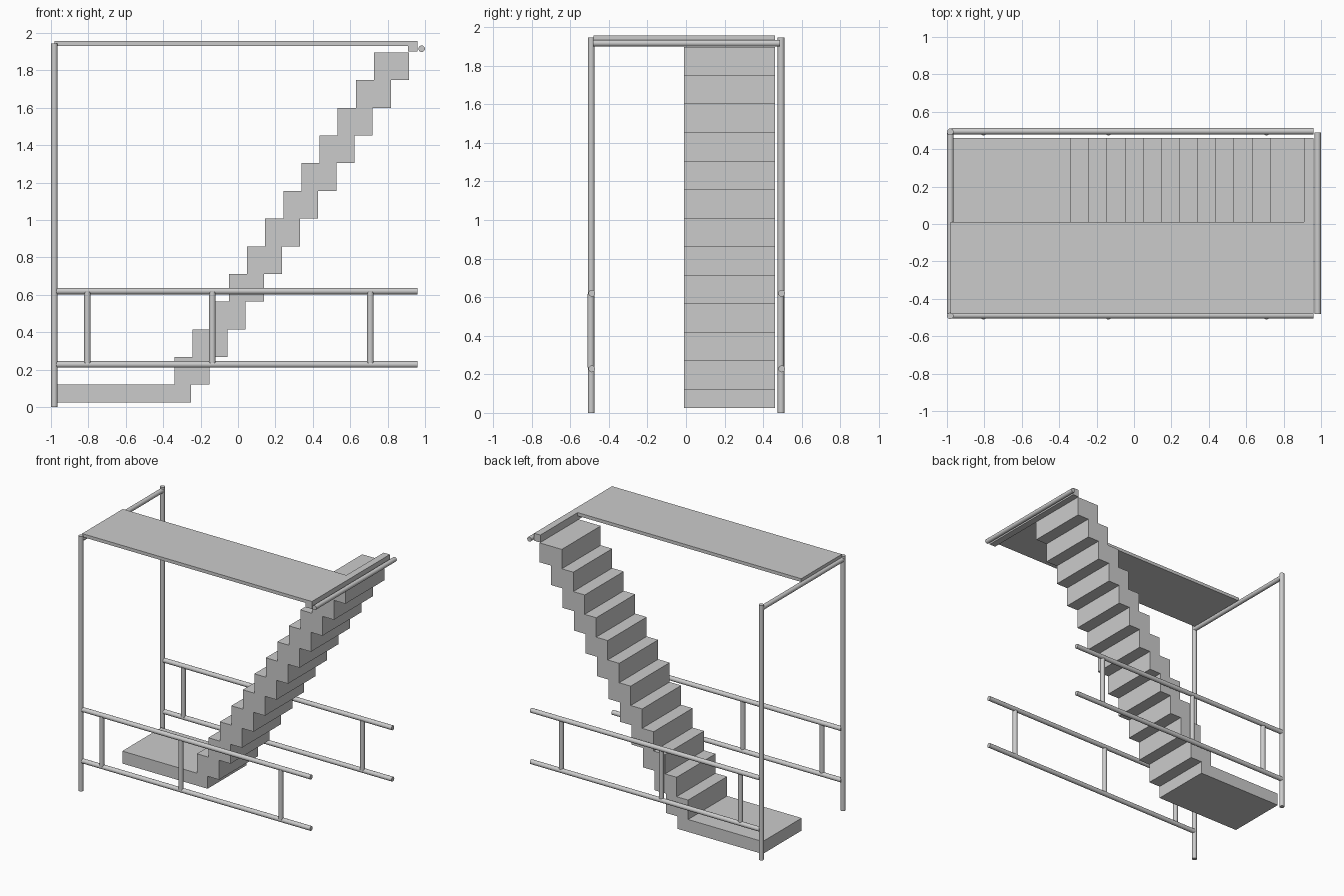
import bpy, bmesh
from mathutils import Vector

if "Cube" in bpy.data.objects:
    bpy.data.objects.remove(bpy.data.objects["Cube"])


def make(name, bm):
    bmesh.ops.recalc_face_normals(bm, faces=bm.faces[:])
    me = bpy.data.meshes.new(name)
    bm.to_mesh(me)
    bm.free()
    ob = bpy.data.objects.new(name, me)
    bpy.context.collection.objects.link(ob)
    return ob


def box(name, lo, hi):
    bm = bmesh.new()
    bmesh.ops.create_cube(bm, size=1)
    for v in bm.verts:
        v.co = [(a + b) / 2 + c * (b - a) for a, b, c in zip(lo, hi, v.co)]
    return make(name, bm)


def tube(name, a, b, r=0.0175):
    a, b = Vector(a), Vector(b)
    bm = bmesh.new()
    bmesh.ops.create_cone(bm, cap_ends=True, segments=20, radius1=r, radius2=r,
                          depth=(b - a).length)
    ob = make(name, bm)
    ob.location = (a + b) / 2
    ob.rotation_euler = (b - a).to_track_quat('Z', 'Y').to_euler()
    for p in ob.data.polygons:
        p.use_smooth = len(p.vertices) == 4
    return ob


# Staircase: one stepped profile with its bottom landing, extruded across y
N, RUN, RISE = 12, 0.097, 0.148
X0, Z0, DEPTH = -0.34, 0.12, 0.187
profile = [(-0.97, 0.025), (-0.97, Z0)]
for k in range(N):
    x, z = X0 + RUN * k, Z0 + RISE * k
    profile += [(x, z), (x, z + RISE)]
for k in range(N - 1, -1, -1):
    x, z = X0 + RUN * k + DEPTH, Z0 + RISE * k
    profile += [(x, z + RISE), (x, z)]
profile += [(-0.25, Z0), (-0.25, 0.025)]
bm = bmesh.new()
face = bm.faces.new([bm.verts.new((x, -0.01, z)) for x, z in profile])
ext = bmesh.ops.extrude_face_region(bm, geom=[face])
for v in ext['geom']:
    if isinstance(v, bmesh.types.BMVert):
        v.co.y = 0.46
make("staircase", bm)

# Upper deck and the strip joining it to the stair head
box("upper_deck", (-0.98, -0.48, 1.932), (0.96, 0.01, 1.957))
box("deck_end_strip", (0.908, -0.48, 1.90), (0.96, 0.46, 1.957))

# Corner posts and guard rails on both sides
for side, y in (("front", -0.491), ("back", 0.493)):
    tube(side + "_post", (-0.982, y, 0), (-0.982, y, 1.945))
    for level, z in (("lower", 0.228), ("upper", 0.62)):
        tube(f"{side}_{level}_rail", (-0.975, y + 0.003, z), (0.96, y + 0.003, z))
    for i, x in enumerate((-0.805, -0.137, 0.708)):
        tube(f"{side}_baluster_{i + 1}", (x, y - 0.002, 0.235), (x, y - 0.002, 0.615))

# Cross bars carrying the deck ends
for name, x in (("left_cross_bar", -0.982), ("right_cross_bar", 0.982)):
    tube(name, (x, -0.482, 1.916), (x, 0.488, 1.916))
